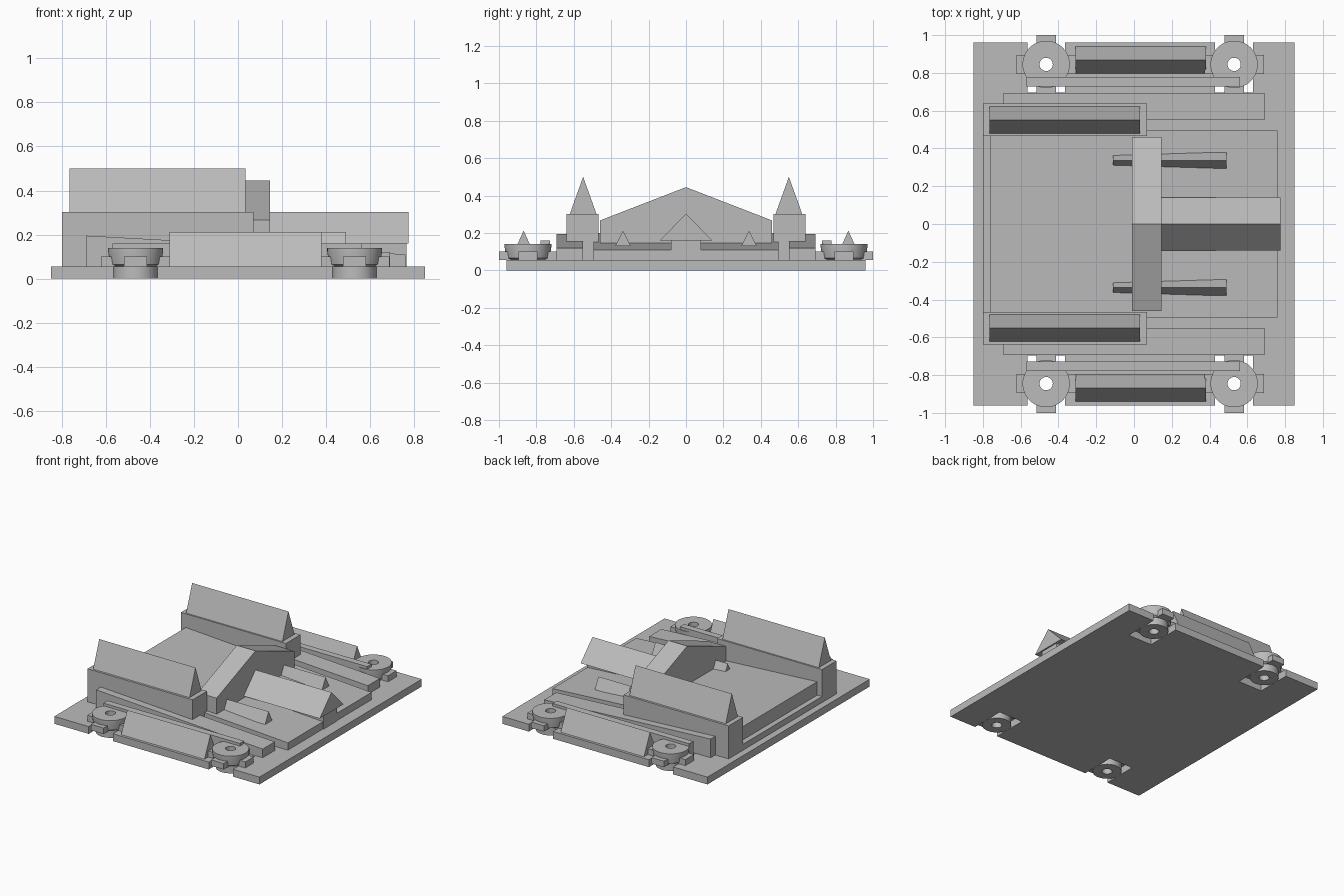
import bpy, bmesh, math

cube = bpy.data.objects.get("Cube")
if cube:
    bpy.data.objects.remove(cube, do_unlink=True)

grey = bpy.data.materials.new("plain grey")
grey.use_nodes = True
grey.diffuse_color = (0.5, 0.5, 0.5, 1)
grey.node_tree.nodes["Principled BSDF"].inputs["Base Color"].default_value = (0.5, 0.5, 0.5, 1)

FLOOR = 0.055
DISC_X = (-0.465, 0.53)
DISC_Y = 0.845


def finish(name, bm):
    bmesh.ops.recalc_face_normals(bm, faces=bm.faces[:])
    mesh = bpy.data.meshes.new(name)
    bm.to_mesh(mesh)
    bm.free()
    mesh.materials.append(grey)
    obj = bpy.data.objects.new(name, mesh)
    bpy.context.collection.objects.link(obj)
    return obj


def extrude(name, points, offset):
    """Sweep a closed outline along an offset."""
    bm = bmesh.new()
    face = bm.faces.new([bm.verts.new(p) for p in points])
    grown = bmesh.ops.extrude_face_region(bm, geom=[face], use_keep_orig=True)
    moved = [g for g in grown["geom"] if isinstance(g, bmesh.types.BMVert)]
    bmesh.ops.translate(bm, verts=moved, vec=offset)
    return finish(name, bm)


def box(name, x0, x1, y0, y1, z0, z1, z1_end=None):
    """Block whose top may slope from z1 to z1_end along x."""
    end = z1 if z1_end is None else z1_end
    side = [(x0, y0, z0), (x1, y0, z0), (x1, y0, end), (x0, y0, z1)]
    return extrude(name, side, (0, y1 - y0, 0))


def gable(name, x0, x1, y, half, z0, z1):
    """Triangular prism with its ridge along x."""
    end = [(x0, y - half, z0), (x0, y + half, z0), (x0, y, z1)]
    return extrude(name, end, (x1 - x0, 0, 0))


def ring(name, x, y, profile, segments=48):
    """Turn a closed radius/height profile about a vertical axis."""
    bm = bmesh.new()
    loops = []
    for i in range(segments):
        a = math.tau * i / segments
        loops.append([bm.verts.new((x + r * math.cos(a), y + r * math.sin(a), z))
                      for r, z in profile])
    n = len(profile)
    for i in range(segments):
        a, b = loops[i], loops[(i + 1) % segments]
        for j in range(n):
            k = (j + 1) % n
            bm.faces.new((a[j], b[j], b[k], a[k]))
    obj = finish(name, bm)
    bpy.ops.object.select_all(action="DESELECT")
    obj.select_set(True)
    bpy.context.view_layer.objects.active = obj
    bpy.ops.object.shade_smooth_by_angle(angle=math.radians(30))
    return obj


# Base plate with a notch at each disc
front_edge = [(-0.85, -0.96)]
for x in DISC_X:
    front_edge += [(x - 0.1, -0.96), (x - 0.1, -0.695),
                   (x + 0.1, -0.695), (x + 0.1, -0.96)]
front_edge.append((0.85, -0.96))
outline = front_edge + [(x, -y) for x, y in reversed(front_edge)]
extrude("base_plate", [(x, y, 0) for x, y in outline], (0, 0, FLOOR))

# Sloping deck and the low step behind it
box("deck", -0.76, 0.76, -0.495, 0.495, FLOOR, 0.2, 0.11)
box("deck_step", -0.8, 0.07, -0.5, 0.5, FLOOR, 0.1)

# Cross roof over the deck
wall = [(0, -0.46, FLOOR), (0, 0.46, FLOOR), (0, 0.46, 0.267),
        (0, 0, 0.445), (0, -0.46, 0.267)]
extrude("cross_gable", [(-0.01, y, z) for _, y, z in wall], (0.155, 0, 0))

# Small gabled wing with overhanging eaves
box("wing_wall", 0.1, 0.765, -0.08, 0.08, FLOOR, 0.17)
gable("wing_roof", 0.1, 0.775, 0, 0.14, 0.16, 0.303)

disc_profile = [(0.035, 0), (0.1, 0), (0.1, FLOOR), (0.116, 0.065),
                (0.125, 0.125), (0.125, 0.14), (0.035, 0.14)]

for s, side in ((-1, "front"), (1, "back")):
    # Tall side halls with steep roofs
    box(side + "_hall", -0.8, 0.07, s * 0.467, s * 0.638, FLOOR, 0.302)
    gable(side + "_hall_roof", -0.765, 0.033, s * 0.55, 0.072, 0.3, 0.5)
    # Sloping terrace, narrow bar and low outer ridge
    box(side + "_terrace", -0.69, 0.69, s * 0.55, s * 0.693, FLOOR, 0.195, 0.12)
    box(side + "_bar", -0.57, 0.56, s * 0.728, s * 0.778, FLOOR, 0.16)
    gable(side + "_outer_ridge", -0.31, 0.38, s * 0.868, 0.072, FLOOR, 0.212)
    # Thin ridge rising out of the deck
    gable(side + "_deck_ridge", -0.11, 0.49, s * 0.337, 0.042, 0.13, 0.212)
    # Pierced discs with four short arms each
    for x, end in zip(DISC_X, ("left", "right")):
        y = s * DISC_Y
        name = side + "_" + end
        ring(name + "_disc", x, y, disc_profile)
        for d in (-1, 1):
            xs = sorted((x + d * 0.085, x + d * 0.157))
            ys = sorted((y + d * 0.085, y + d * 0.155))
            box(name + "_arm_x", *xs, y - 0.05, y + 0.05, FLOOR, 0.1)
            box(name + "_arm_y", x - 0.052, x + 0.052, *ys, FLOOR, 0.1)
